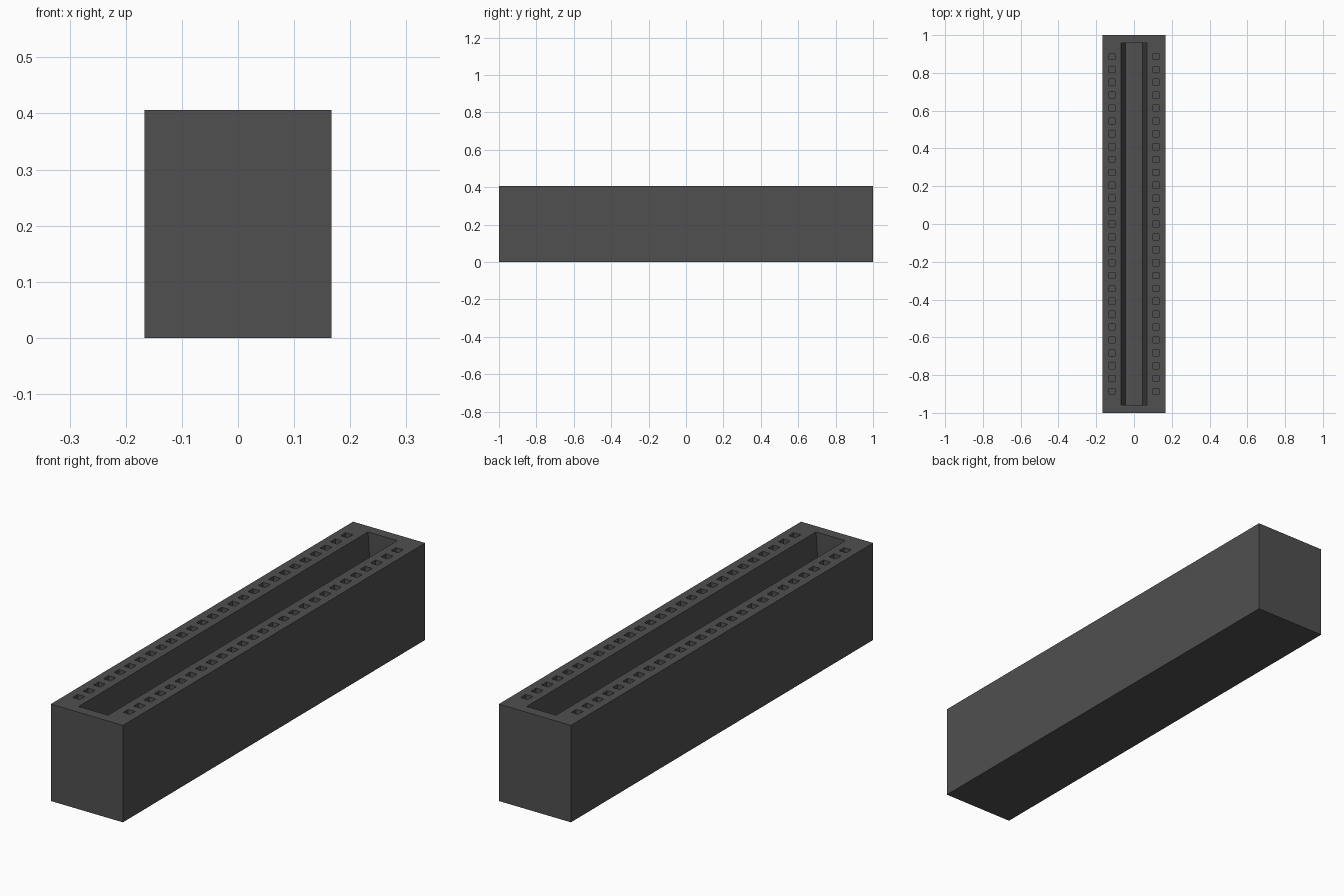
import bpy, bmesh

if "Cube" in bpy.data.objects:
    bpy.data.objects.remove(bpy.data.objects["Cube"])

W, L, H = 0.167, 1.0, 0.406          # half width, half length, height
COLS, PITCH, HOLE = 27, 0.0682, 0.0165


def add_block(bm, cx, cy, z0, z1, bottom, top):
    """Block whose bottom and top have their own half sizes (x, y)."""
    rings = []
    for z, (hx, hy) in ((z0, bottom), (z1, top)):
        rings.append([bm.verts.new((cx + sx * hx, cy + sy * hy, z))
                      for sx, sy in ((-1, -1), (1, -1), (1, 1), (-1, 1))])
    lo, hi = rings
    bm.faces.new(lo[::-1])
    bm.faces.new(hi)
    for i in range(4):
        j = (i + 1) % 4
        bm.faces.new((lo[i], lo[j], hi[j], hi[i]))


def make_object(name, bm):
    mesh = bpy.data.meshes.new(name)
    bm.to_mesh(mesh)
    bm.free()
    ob = bpy.data.objects.new(name, mesh)
    bpy.context.collection.objects.link(ob)
    return ob


# Connector body
bm = bmesh.new()
add_block(bm, 0, 0, 0, H, (W, L), (W, L))
body = make_object("connector_body", bm)

# Cutter: tapered card slot plus two rows of square contact holes
bm = bmesh.new()
depth, over = 0.30, 0.02
wide, narrow = 0.068, 0.044
mouth = wide + (wide - narrow) * over / depth
add_block(bm, 0, 0, H - depth, H + over, (narrow, 0.957), (mouth, 0.957))
for side in (-1, 1):
    for i in range(COLS):
        y = (i - (COLS - 1) / 2) * PITCH
        add_block(bm, side * 0.117, y, H - 0.10, H + over, (HOLE, HOLE), (HOLE, HOLE))
cutter = make_object("slot_cutter", bm)
cutter.hide_render = True
cutter.hide_set(True)

cut = body.modifiers.new("slot_and_holes", 'BOOLEAN')
cut.operation = 'DIFFERENCE'
cut.solver = 'EXACT'
cut.object = cutter

# Dark plastic
mat = bpy.data.materials.new("dark_plastic")
mat.diffuse_color = (0.08, 0.08, 0.08, 1)
mat.use_nodes = True
mat.node_tree.nodes["Principled BSDF"].inputs["Base Color"].default_value = mat.diffuse_color
body.data.materials.append(mat)
cutter.data.materials.append(mat)
